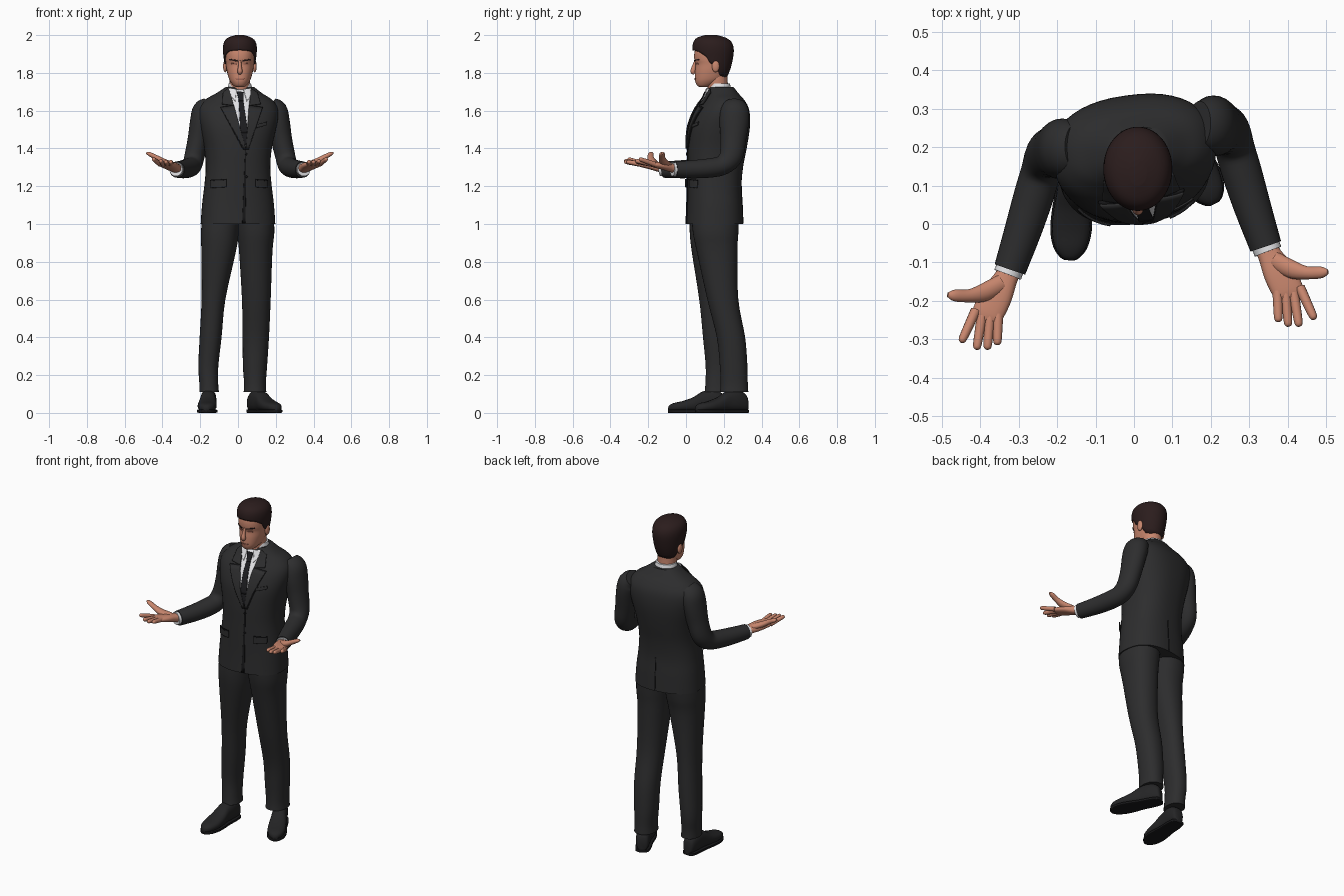
import bpy, bmesh
from math import sin, cos, pi, radians, copysign
from mathutils import Vector, Matrix
from mathutils.bvhtree import BVHTree

if "Cube" in bpy.data.objects:
    bpy.data.objects.remove(bpy.data.objects["Cube"])


def material(name, *rgb):
    m = bpy.data.materials.new(name)
    m.use_nodes = True
    m.diffuse_color = (*rgb, 1)
    node = m.node_tree.nodes["Principled BSDF"]
    node.inputs["Base Color"].default_value = (*rgb, 1)
    node.inputs["Roughness"].default_value = 0.8
    return m


SUIT = material("charcoal suit", .026, .026, .027)
SEAM = material("dark seam", .009, .009, .01)
SHOE = material("black leather", .018, .018, .019)
SKIN = material("skin", .58, .24, .155)
LIP = material("shaded skin", .36, .13, .09)
HAIR = material("dark brown hair", .024, .012, .012)
SHIRT = material("white shirt", .78, .78, .8)
TIE = material("black tie", .012, .012, .014)


def smooth(rows, k=4):
    """Smooth curve through rows of numbers."""
    out = []
    for i in range(len(rows) - 1):
        p = [rows[max(0, min(len(rows) - 1, i + j))] for j in (-1, 0, 1, 2)]
        for s in range(k):
            t = s / k
            out.append([b + t / 2 * (c - a + t * (2*a - 5*b + 4*c - d + t * (3*b - a - 3*c + d)))
                        for a, b, c, d in zip(*p)])
    return out + [list(rows[-1])]


def make(name, bm, mat, thick=0, offset=0):
    bmesh.ops.recalc_face_normals(bm, faces=bm.faces)
    me = bpy.data.meshes.new(name)
    bm.to_mesh(me)
    bm.free()
    me.materials.append(mat)
    for p in me.polygons:
        p.use_smooth = True
    me.set_sharp_from_angle(angle=radians(45))
    ob = bpy.data.objects.new(name, me)
    bpy.context.collection.objects.link(ob)
    if thick:
        mod = ob.modifiers.new("thickness", "SOLIDIFY")
        mod.thickness, mod.offset = thick, offset
    return ob


def loft(name, rings, mat, caps=(0, -1), **kw):
    bm = bmesh.new()
    vs = [[bm.verts.new(p) for p in r] for r in rings]
    n = len(vs[0])
    for a, b in zip(vs, vs[1:]):
        for i in range(n):
            bm.faces.new((a[i], a[(i + 1) % n], b[(i + 1) % n], b[i]))
    for c in caps:
        bm.faces.new(vs[c])
    return make(name, bm, mat, **kw)


def section(n, e):
    """Unit superellipse."""
    pts = [(cos(2*pi*i/n), sin(2*pi*i/n)) for i in range(n)]
    return [tuple(copysign(abs(v) ** (2/e), v) for v in p) for p in pts]


def body(name, rows, mat, turn=0, e=2.0, n=40):
    """Level rings: z, centre x, centre y, half width, half depth."""
    rot = Matrix.Rotation(radians(turn), 3, 'Z')
    return loft(name, [[Vector((cx, cy, z)) + rot @ Vector((rx*u, ry*v, 0)) for u, v in section(n, e)]
                       for z, cx, cy, rx, ry in smooth(rows)], mat)


def limb(name, rows, mat, ref=(1, 0, 0), axis=None, e=2.0, n=20):
    """Rings across a path: x, y, z, radius along ref, radius across it."""
    rows = smooth(rows)
    pts = [Vector(r[:3]) for r in rows]
    rings = []
    for i, r in enumerate(rows):
        t = axis or (pts[min(i + 1, len(pts) - 1)] - pts[max(i - 1, 0)]).normalized()
        a = Vector(ref)
        a = (a - t * a.dot(t)).normalized()
        b = t.cross(a)
        rings.append([pts[i] + a*r[3]*u + b*r[4]*v for u, v in section(n, e)])
    return loft(name, rings, mat)


def surface(ob):
    me = ob.data
    return BVHTree.FromPolygons([v.co for v in me.vertices], [p.vertices for p in me.polygons])


def patch(name, tree, quad, mat, off=.003, side=-1, n=12):
    """Thin plate laid on a surface; quad holds four (x, z) corners."""
    a, b, c, d = (Vector((x, side, z)) for x, z in quad)
    bm = bmesh.new()
    grid = []
    for i in range(n + 1):
        row = []
        for j in range(n + 1):
            p = a.lerp(b, i/n).lerp(d.lerp(c, i/n), j/n)
            hit, nor = tree.ray_cast(p, Vector((0, -side, 0)))[:2]
            if hit is None:
                hit, nor = tree.find_nearest(Vector((p.x, .12, p.z)))[:2]
            if nor.y * side < 0:
                nor = -nor
            row.append(bm.verts.new(hit + nor * off))
        grid.append(row)
    for r, s in zip(grid, grid[1:]):
        for j in range(n):
            bm.faces.new((r[j], r[j+1], s[j+1], s[j]))
    return make(name, bm, mat, thick=.005)


# Jacket body
jacket = body("jacket", [
    (1.0, 0, .15, .197, .15), (1.1, 0, .15, .19, .146), (1.2, 0, .148, .178, .143),
    (1.3, 0, .153, .17, .147), (1.4, 0, .163, .178, .156), (1.5, 0, .175, .2, .159),
    (1.57, 0, .187, .213, .148), (1.62, 0, .195, .208, .13), (1.66, .003, .198, .175, .104),
    (1.69, .006, .193, .125, .084), (1.725, .01, .187, .075, .064)], SUIT, turn=8, e=2.4, n=48)
cloth = surface(jacket)


def front(points, s=1):
    """Offsets from the slanted front line to (x, z)."""
    return [(.01 + (1.7 - z) * .1 + s * d, z) for d, z in points]


# Shirt front, tie, lapels
patch("shirt_front", cloth, front([(-.056, 1.71), (.056, 1.71), (.004, 1.42), (-.004, 1.42)]), SHIRT)
patch("tie_blade", cloth, front([(-.012, 1.65), (.012, 1.65), (.02, 1.48), (-.02, 1.48)]), TIE, .007)
patch("tie_knot", cloth, front([(-.018, 1.695), (.018, 1.695), (.011, 1.645), (-.011, 1.645)]), TIE, .011)
patch("tie_end", cloth, front([(-.02, 1.48), (.02, 1.48), (.003, 1.42), (-.003, 1.42)]), TIE, .006)
for s, side in ((1, "left"), (-1, "right")):
    patch(side + "_collar_point", cloth, front([(.018, 1.71), (.056, 1.715), (.05, 1.67), (.03, 1.645)], s), SHIRT, .009)
    patch(side + "_jacket_collar", cloth, front([(.055, 1.715), (.088, 1.69), (.1, 1.63), (.042, 1.622)], s), SUIT, .009)
    patch(side + "_lapel_shadow", cloth, front([(.04, 1.626), (.111, 1.616), (.015, 1.395), (0, 1.395)], s), SEAM, .004)
    patch(side + "_lapel", cloth, front([(.04, 1.62), (.107, 1.61), (.011, 1.4), (0, 1.4)], s), SUIT, .009)
    # Pocket flaps
    outer, inner = .145 + .005*s, .075 + .015*s
    flap = [(s*inner, 1.235), (s*outer, 1.23), (s*outer, 1.19), (s*inner, 1.195)]
    patch(side + "_pocket_flap", cloth, flap, SUIT, .007)
    patch(side + "_pocket_seam", cloth, [(x, z - .036*(z < 1.21) + .003) for x, z in flap[:2]] +
          [(x, z - .003) for x, z in flap[1::-1]], SEAM, .009)
patch("breast_pocket", cloth, [(.095, 1.525), (.15, 1.54), (.15, 1.522), (.095, 1.507)], SUIT, .006)
patch("front_opening", cloth, [(.038, 1.4), (.042, 1.4), (.04, 1.005), (.022, 1.005)], SEAM, .001)
patch("back_vent", cloth, [(-.002, 1.2), (.002, 1.2), (.002, 1.005), (-.002, 1.005)], SEAM, .001, side=1)
for z in (1.37, 1.25):
    patch("jacket_button", cloth, [(.036, z), (.043, z + .007), (.05, z), (.043, z - .007)], SEAM, .008, n=3)

# Trousers
body("right_trouser_leg", [
    (1.03, -.09, .145, .1, .125), (.95, -.096, .14, .1, .12), (.85, -.103, .137, .091, .106),
    (.6, -.13, .152, .063, .082), (.4, -.145, .165, .058, .075), (.25, -.157, .172, .053, .068),
    (.16, -.155, .167, .05, .064), (.11, -.153, .165, .052, .066)], SUIT, e=2.2)
body("left_trouser_leg", [
    (1.03, .09, .155, .1, .125), (.95, .094, .157, .098, .12), (.85, .094, .165, .088, .107),
    (.6, .097, .195, .076, .082), (.4, .094, .238, .07, .075), (.25, .09, .252, .064, .073),
    (.16, .09, .255, .058, .072), (.11, .09, .255, .06, .075)], SUIT, e=2.2)

# Shoes: distance from heel, half width, height
LAST = [(0, .018, .05), (.012, .034, .09), (.06, .041, .115), (.12, .042, .105), (.17, .048, .075),
        (.225, .05, .055), (.27, .04, .045), (.295, .022, .034), (.303, .008, .02)]
for side, heel, toe in (("right", (-.152, .208, 0), (-.168, -.09, 0)), ("left", (.072, .322, 0), (.212, .05, 0))):
    heel = Vector(heel)
    way = (Vector(toe) - heel).normalized()
    ref = way.cross(Vector((0, 0, 1)))
    spots = [(heel + way * d, w, h) for d, w, h in LAST]
    limb(side + "_shoe", [(p.x, p.y, .008 + h/2, w, h/2) for p, w, h in spots], SHOE, ref, way, 2.5)
    limb(side + "_sole", [(p.x, p.y, .009, w + .004, .009) for p, w, h in spots], SEAM, ref, way, 6)

# Arms and hands, laid out for the right and mirrored with a shift for the left
FINGERS = {"index": ((-.412, -.225), (-.45, -.308), 1.345), "middle": ((-.396, -.24), (-.41, -.327), 1.335),
           "ring": ((-.375, -.24), (-.382, -.327), 1.33), "little": ((-.354, -.235), (-.356, -.315), 1.33)}
for side in ("right", "left"):
    def place(rows):
        if side == "right":
            return rows
        return [(.02 - x, y + .06, *rest) for x, y, *rest in rows]
    limb(side + "_sleeve", place([
        (-.15, .2, 1.63, .045, .06), (-.178, .198, 1.6, .062, .075), (-.194, .195, 1.54, .06, .078),
        (-.21, .19, 1.45, .056, .068), (-.23, .178, 1.36, .053, .062), (-.243, .135, 1.312, .052, .052),
        (-.262, .07, 1.297, .052, .051), (-.29, -.02, 1.29, .048, .048),
        (-.323, -.118, 1.288, .042, .043)]), SUIT, n=28)
    limb(side + "_shirt_cuff", place([(-.315, -.095, 1.289, .037, .037),
                                      (-.329, -.132, 1.29, .037, .037)]), SHIRT)
    limb(side + "_palm", place([
        (-.318, -.105, 1.292, .03, .025), (-.333, -.14, 1.298, .031, .023), (-.357, -.185, 1.308, .041, .02),
        (-.38, -.232, 1.315, .041, .015), (-.387, -.252, 1.318, .034, .009)]), SKIN, e=2.4)
    for name, (a, b, z) in FINGERS.items():
        a, b = Vector((*a, 1.316)), Vector((*b, z))
        path = [(a, .0135), (a.lerp(b, .45), .0125), (a.lerp(b, .9), .0105), (b, .004)]
        limb(f"{side}_{name}_finger", place([(*p, r, r) for p, r in path]), SKIN, n=12)
    limb(side + "_thumb", place([
        (-.345, -.155, 1.31, .024, .018), (-.39, -.178, 1.328, .024, .017), (-.43, -.187, 1.35, .017, .014),
        (-.468, -.186, 1.37, .015, .011), (-.485, -.184, 1.376, .006, .005)]), SKIN, ref=(0, 1, 0), n=14)

# Neck and shirt collar
body("neck", [(1.66, .01, .178, .056, .056), (1.73, .01, .168, .054, .054), (1.82, .01, .16, .054, .06)], SKIN)
body("shirt_collar", [(1.68, .01, .182, .069, .066), (1.72, .01, .178, .064, .06), (1.745, .01, .177, .059, .055)], SHIRT)


# Head: z, front y, back y, half width
def skull(rows):
    return [(z, .01, (f + b)/2, w, (b - f)/2) for z, f, b, w in rows]


head = body("head", skull([
    (1.724, .075, .11, .018), (1.732, .06, .135, .033), (1.75, .05, .175, .048), (1.772, .047, .205, .059),
    (1.81, .048, .225, .069), (1.845, .051, .235, .074), (1.872, .044, .24, .077), (1.91, .045, .24, .078),
    (1.95, .06, .23, .07), (1.98, .09, .19, .04)]), SKIN, e=2.2)
face = surface(head)
limb("nose", [(.01, .052, 1.866, .007, .007), (.01, .043, 1.835, .009, .011),
              (.01, .037, 1.808, .014, .014), (.01, .045, 1.796, .009, .008)], SKIN, n=14)
patch("mouth", face, [(-.014, 1.771), (.034, 1.771), (.026, 1.762), (-.006, 1.762)], LIP, .001)
for s, side in ((1, "left"), (-1, "right")):
    def mirror(points):
        return [(.01 + s*x, z) for x, z in points]
    patch(side + "_eyebrow", face, mirror([(.014, 1.868), (.054, 1.874), (.056, 1.868), (.014, 1.861)]), HAIR, .001)
    patch(side + "_eye", face, mirror([(.018, 1.85), (.044, 1.852), (.044, 1.845), (.018, 1.845)]), LIP, .001)
    bm = bmesh.new()
    bmesh.ops.create_uvsphere(bm, u_segments=16, v_segments=10, radius=1)
    bmesh.ops.scale(bm, vec=(.011, .02, .032), verts=bm.verts)
    bmesh.ops.translate(bm, vec=(.01 + s*.078, .157, 1.835), verts=bm.verts)
    make(side + "_ear", bm, SKIN)

# Hair: a shell whose lower edge follows the hairline
SHELL = smooth(skull([
    (1.765, .1, .212, .056), (1.82, .06, .235, .076), (1.88, .042, .249, .086), (1.93, .034, .253, .09),
    (1.965, .04, .24, .083), (1.987, .06, .21, .062), (2.0, .1, .165, .022)]))
LINE = [(-1, 1.775, 0), (-.4, 1.785, 0), (-.1, 1.84, 0), (.2, 1.85, 0), (.35, 1.885, 0), (.7, 1.912, 0), (1, 1.92, 0)]


def at(rows, v):
    for p, q in zip(rows, rows[1:]):
        if v <= q[0]:
            t = (v - p[0]) / (q[0] - p[0])
            return [a + (b - a)*t for a, b in zip(p, q)]
    return rows[-1]


rings = []
for i in range(15):
    ring = []
    for k in range(56):
        a = 2*pi*k/56
        low = at(LINE, cos(a))[1]
        z, cx, cy, rx, ry = at(SHELL, low + (2 - low) * sin(i/14 * pi/2))
        ring.append((cx + rx*sin(a), cy - ry*cos(a), z))
    rings.append(ring)
loft("hair", rings, HAIR, caps=(-1,), thick=.014, offset=-1)
